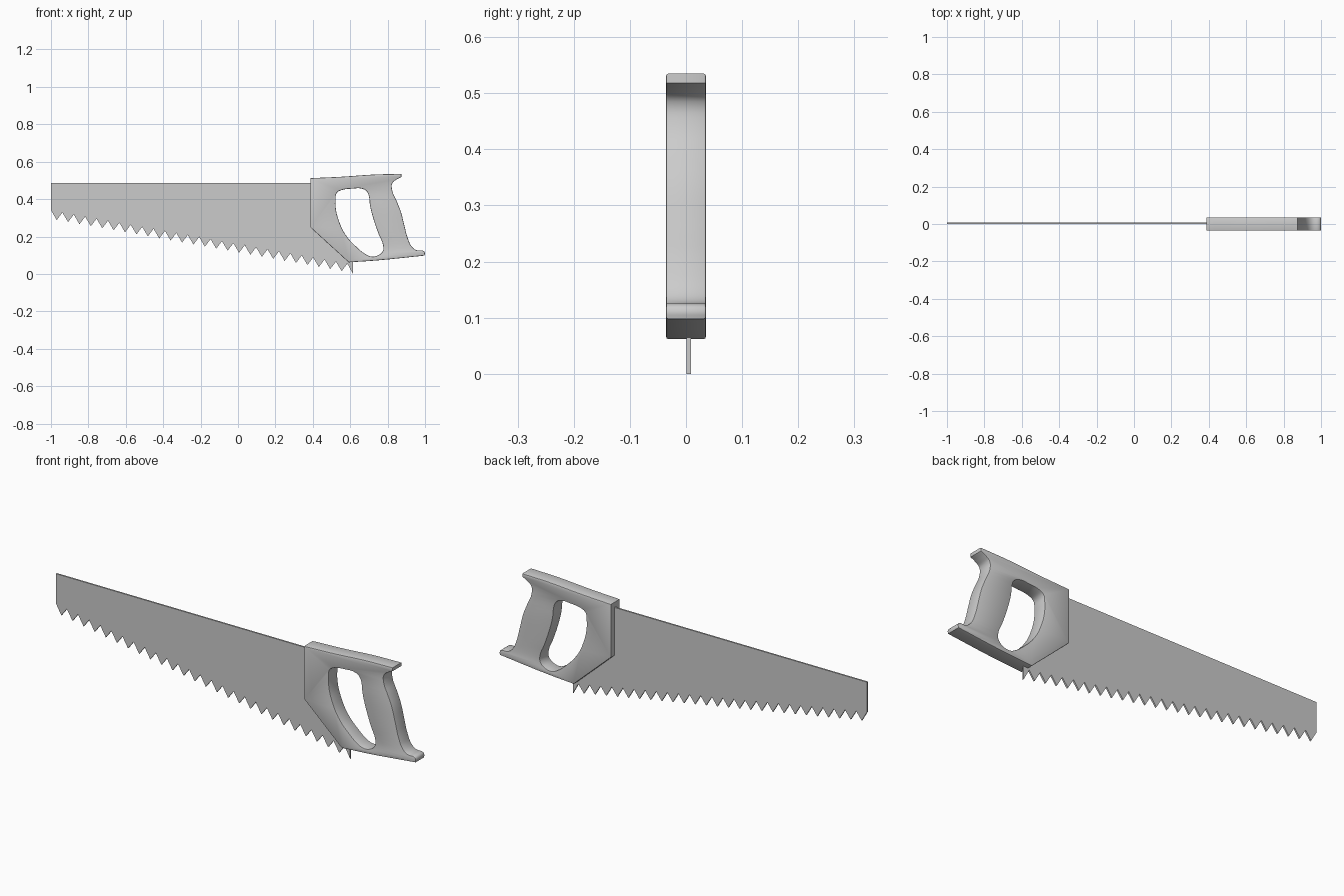
import bpy, bmesh
from math import radians

if "Cube" in bpy.data.objects:
    bpy.data.objects.remove(bpy.data.objects["Cube"])

# Blade: tapered outline with evenly spaced teeth, extruded thin
TEETH = 26
x0, x1 = -1.0, 0.615
step = (x1 - x0) / (TEETH + 0.5)
tip = lambda x: 0.288 + (x - x0 - step / 2) / (x1 - x0 - step / 2) * (0.004 - 0.288)
pts = [(x0, 0.487), (x0, tip(x0) + 0.048)]
for i in range(TEETH + 1):
    xt = x0 + step * (i + 0.5)
    last = i == TEETH
    if last:
        xt = x1
    pts.append((xt, 0.0 if last else tip(xt)))
    if not last:
        xr = x0 + step * (i + 1)
        pts.append((xr, tip(xr) + 0.046))
pts += [(x1, 0.072), (0.43, 0.25), (0.43, 0.487)]
bm = bmesh.new()
face = bm.faces.new([bm.verts.new((x, 0.0005, z)) for x, z in pts])
ext = bmesh.ops.extrude_face_region(bm, geom=[face])
bmesh.ops.translate(bm, vec=(0, 0.008, 0),
                    verts=[v for v in ext["geom"] if isinstance(v, bmesh.types.BMVert)])
bmesh.ops.recalc_face_normals(bm, faces=bm.faces)
me = bpy.data.meshes.new("blade")
bm.to_mesh(me)
bm.free()
bpy.context.collection.objects.link(bpy.data.objects.new("blade", me))

# Handle: outer profile and grip hole; third value 1 marks a sharp corner
outer = [(.387, .512, 1), (.56, .520, 0), (.72, .531, 0), (.873, .535, 1),
         (.873, .518, 1), (.845, .503, 0), (.825, .485, 0), (.825, .445, 0),
         (.848, .390, 0), (.870, .335, 0), (.888, .265, 0), (.908, .190, 0),
         (.930, .145, 0), (.955, .127, 0), (.992, .123, 0), (.999, .112, 0),
         (.997, .098, 1), (.74, .072, 0), (.592, .062, 1), (.387, .249, 1)]
hole = [(.522, .400), (.527, .432), (.550, .447), (.610, .456), (.662, .456),
        (.688, .442), (.700, .415), (.706, .365), (.726, .288), (.752, .213),
        (.776, .152), (.774, .122), (.748, .099), (.714, .093), (.682, .106),
        (.635, .143), (.576, .208), (.538, .288), (.523, .350)]
cu = bpy.data.curves.new("handle", "CURVE")
cu.dimensions = "2D"
cu.fill_mode = "BOTH"
cu.resolution_u = 4
cu.extrude = 0.0315
cu.bevel_depth = 0.004
cu.bevel_resolution = 1
cu.offset = -0.004
for loop in (outer, [(x, z, 0) for x, z in hole]):
    sp = cu.splines.new("BEZIER")
    sp.bezier_points.add(len(loop) - 1)
    sp.use_cyclic_u = True
    for p, (x, z, sharp) in zip(sp.bezier_points, loop):
        p.co = (x, z, 0)
        p.handle_left_type = p.handle_right_type = "VECTOR" if sharp else "AUTO"
handle = bpy.data.objects.new("handle", cu)
bpy.context.collection.objects.link(handle)
handle.rotation_euler = (radians(90), 0, 0)

# Turn the handle into a welded, smooth-shaded mesh
bpy.context.view_layer.objects.active = handle
handle.select_set(True)
bpy.ops.object.convert(target="MESH")
handle = bpy.context.object
bm = bmesh.new()
bm.from_mesh(handle.data)
bmesh.ops.remove_doubles(bm, verts=bm.verts, dist=0.0002)
bmesh.ops.recalc_face_normals(bm, faces=bm.faces)
bm.to_mesh(handle.data)
bm.free()
bpy.ops.object.shade_smooth_by_angle(angle=radians(30))
